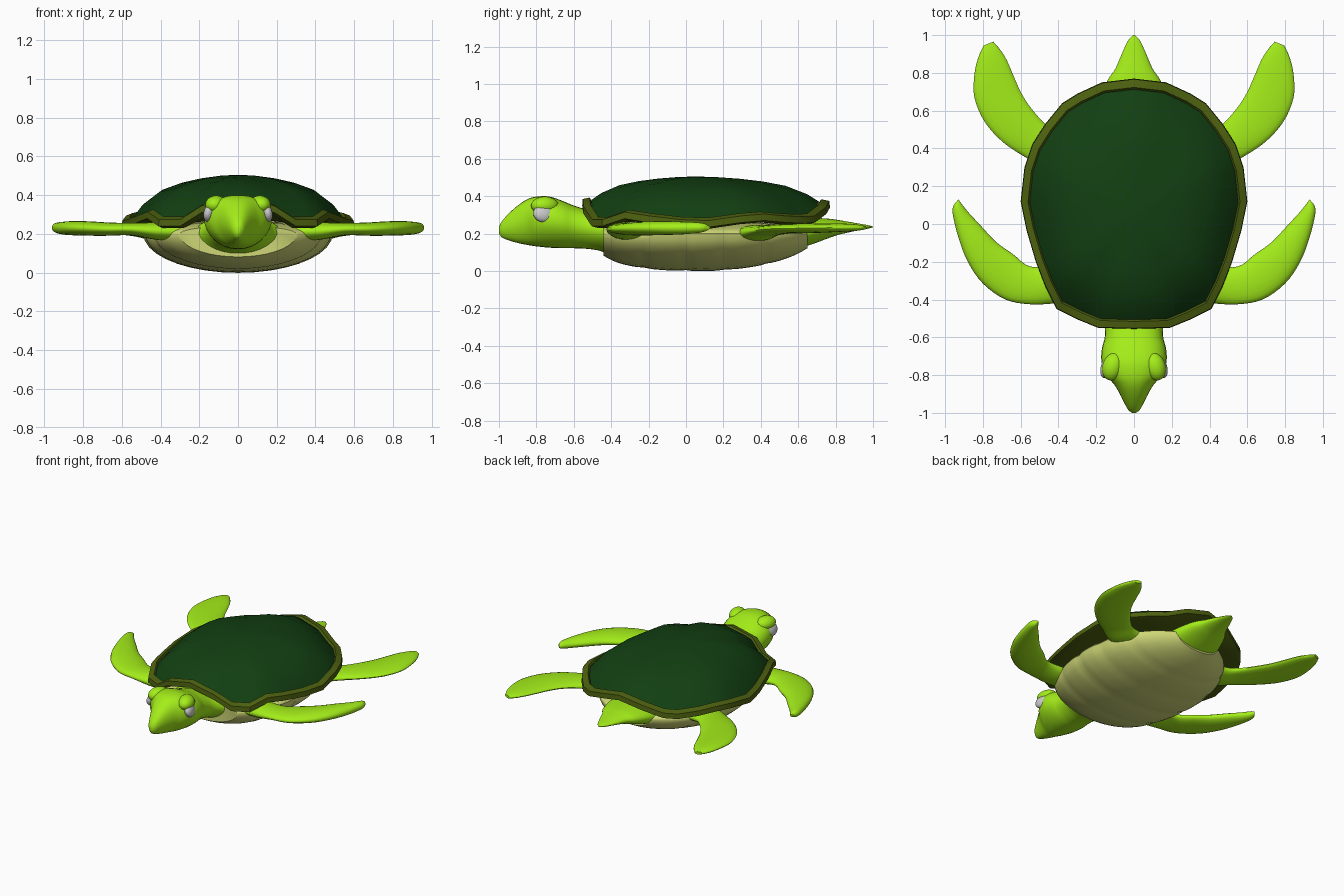
import bpy, bmesh
from math import sin, cos, pi, radians
from mathutils import Vector

if "Cube" in bpy.data.objects:
    bpy.data.objects.remove(bpy.data.objects["Cube"])


def material(name, rgb):
    m = bpy.data.materials.new(name)
    m.diffuse_color = (*rgb, 1)
    m.use_nodes = True
    m.node_tree.nodes["Principled BSDF"].inputs["Base Color"].default_value = m.diffuse_color
    return m


SKIN = material("lime_skin", (0.37, 0.85, 0.01))
SHELL = material("dark_green", (0.006, 0.05, 0.006))
RIM = material("olive", (0.075, 0.12, 0.005))
BELLY = material("tan", (0.62, 0.68, 0.18))


def smooth_rows(rows, n=4):
    """Catmull-Rom interpolation of a table of stations."""
    out = []
    for i in range(len(rows) - 1):
        p0, p1 = rows[max(i - 1, 0)], rows[i]
        p2, p3 = rows[i + 1], rows[min(i + 2, len(rows) - 1)]
        for k in range(n):
            t = k / n
            out.append([0.5 * (2 * b + (c - a) * t + (2 * a - 5 * b + 4 * c - d) * t * t
                               + (3 * b - a - 3 * c + d) * t ** 3)
                        for a, b, c, d in zip(p0, p1, p2, p3)])
    out.append(list(rows[-1]))
    return out


def skin(name, rings, mat, angle=40, caps=(True, True)):
    """Join closed rings of points into one surface."""
    bm = bmesh.new()
    vs = [[bm.verts.new(p) for p in r] for r in rings]
    n = len(rings[0])
    for a, b in zip(vs, vs[1:]):
        for i in range(n):
            j = (i + 1) % n
            bm.faces.new((a[i], a[j], b[j], b[i]))
    if caps[0]:
        bm.faces.new(vs[0])
    if caps[1]:
        bm.faces.new(vs[-1])
    bmesh.ops.recalc_face_normals(bm, faces=bm.faces)
    me = bpy.data.meshes.new(name)
    bm.to_mesh(me)
    bm.free()
    ob = bpy.data.objects.new(name, me)
    bpy.context.collection.objects.link(ob)
    me.materials.append(mat)
    finish(ob, angle)
    return ob


def finish(ob, angle):
    bpy.ops.object.select_all(action='DESELECT')
    ob.select_set(True)
    bpy.context.view_layer.objects.active = ob
    bpy.ops.object.shade_smooth_by_angle(angle=radians(angle))


def ring(c, u, v, shape=lambda a, b: (a, b), n=28):
    """Oval cross-section around c, spanned by half axes u and v."""
    c, u, v = Vector(c), Vector(u), Vector(v)
    pts = []
    for i in range(n):
        a, b = shape(cos(2 * pi * i / n), sin(2 * pi * i / n))
        pts.append(c + u * a + v * b)
    return pts


def body_rings(rows, shape=lambda a, b: (a, b)):
    """Rows are y, half width, low z, high z."""
    return [ring((0, y, (lo + hi) / 2), (w, 0, 0), (0, 0, (hi - lo) / 2), shape)
            for y, w, lo, hi in rows]


def ball(name, loc, scale, rot, mat=None):
    bpy.ops.mesh.primitive_uv_sphere_add(segments=24, ring_count=16, location=loc, rotation=rot)
    ob = bpy.context.object
    ob.name = name
    ob.scale = scale
    if mat:
        ob.data.materials.append(mat)
    finish(ob, 60)


# Wavy shell outline: right half (x, y, z), mirrored to a full loop
half = [(0, -.555, .37), (.19, -.55, .33), (.3, -.505, .26), (.41, -.45, .26),
        (.47, -.33, .30), (.52, -.2, .28), (.57, -.03, .26), (.6, .12, .255),
        (.58, .3, .28), (.54, .42, .29), (.47, .53, .28), (.38, .64, .275),
        (.3, .69, .28), (.17, .75, .325), (0, .77, .36)]
outline = half + [(-x, y, z) for x, y, z in half[-2:0:-1]]
CY = 0.05


def shell_ring(s, f=0.0, dz=0.0, top=0.505):
    return [(x * s, CY + (y - CY) * s, z + (top - z) * f + dz) for x, y, z in outline]


# Domed upper shell
dome = [shell_ring(s, f) for s, f in [(.92, .07), (.83, .35), (.67, .66), (.5, .82),
                                      (.33, .92), (.16, .98), (.03, 1)]]
skin("upper_shell", dome, SHELL, 60, (False, True))

# Olive rim with its underside
rim = [shell_ring(.92, .06), shell_ring(.935, .06, .015), shell_ring(.995, 0, .015),
       shell_ring(1, 0, -.02), shell_ring(.94, 0, -.03), shell_ring(.78, .5, 0, .26),
       shell_ring(.5, 1, 0, .27)]
skin("shell_rim", rim, RIM, 35, (False, True))

# Belly plate with shallow cross grooves
belly_rows = smooth_rows([(-.44, .31, .078), (-.35, .39, .04), (-.2, .45, .012), (0, .485, 0),
                          (.2, .48, .004), (.4, .42, .03), (.55, .31, .072), (.65, .18, .12)], 6)
belly = []
for y, w, lo in belly_rows:
    f = ((y + .44) / .218) % 1
    g = 1 - .03 * abs(2 * f - 1) ** 5
    belly.append(ring((0, y, .2), (w * g, 0, 0), (0, 0, (.2 - lo) * g),
                      lambda a, b: (a, b * .35 if b > 0 else b), 36))
skin("belly_plate", belly, BELLY, 40)


# Head and neck, narrower towards the chin
def egg(a, b):
    sq = lambda t: abs(t) ** .85 * (1 if t > 0 else -1)
    return sq(a) * (1 - .25 * max(0, -b)), sq(b)


head = [(-1, .01, .2, .235), (-.985, .03, .18, .265), (-.95, .05, .165, .305),
        (-.9, .075, .15, .35), (-.85, .105, .14, .383), (-.8, .147, .132, .398),
        (-.73, .172, .125, .398), (-.66, .17, .122, .375), (-.6, .155, .122, .35),
        (-.52, .155, .118, .325), (-.46, .185, .108, .30), (-.4, .225, .09, .29),
        (-.3, .2, .1, .28)]
skin("head_and_neck", body_rings(smooth_rows(head), egg), SKIN, 60)

# Tail
tail = [(.55, .2, .11, .28), (.65, .18, .135, .285), (.76, .14, .175, .28),
        (.82, .1, .195, .272), (.9, .065, .213, .258), (.97, .032, .226, .246),
        (1, .004, .234, .238)]
skin("tail", body_rings(smooth_rows(tail)), SKIN, 60)

# Flippers: leading x, y, trailing x, y, centre z, half thickness
front = [(.3, -.4, .3, -.2, .21, .045), (.42, -.42, .42, -.22, .215, .045),
         (.55, -.425, .55, -.225, .225, .032), (.68, -.4, .64, -.16, .225, .034),
         (.8, -.315, .73, -.095, .228, .037), (.88, -.2, .81, -.01, .23, .037),
         (.93, -.07, .875, .06, .23, .033), (.96, .055, .915, .11, .232, .025),
         (.955, .1, .93, .13, .232, .01)]
rear = [(.3, .25, .27, .48, .2, .045), (.45, .285, .4, .49, .205, .042),
        (.56, .345, .47, .53, .215, .03), (.69, .43, .55, .62, .225, .026),
        (.79, .54, .6, .7, .228, .026), (.845, .67, .64, .79, .23, .025),
        (.845, .79, .675, .87, .232, .022), (.825, .88, .71, .925, .232, .018),
        (.795, .945, .745, .965, .232, .01)]

for side, s in (("right", 1), ("left", -1)):
    for name, rows in (("front", front), ("rear", rear)):
        rings = [ring((s * (lx + tx) / 2, (ly + ty) / 2, z),
                      (s * (lx - tx) / 2, (ly - ty) / 2, 0), (0, 0, h), n=20)
                 for lx, ly, tx, ty, z, h in smooth_rows(rows)]
        skin(f"{name}_flipper_{side}", rings, SKIN, 60)
    # Eye and brow
    ball(f"eye_{side}", (s * .142, -.757, .308), (.032, .062, .05), (0, -s * .25, s * .3))
    ball(f"brow_{side}", (s * .112, -.755, .35), (.055, .075, .048), (0, 0, s * .3), SKIN)
